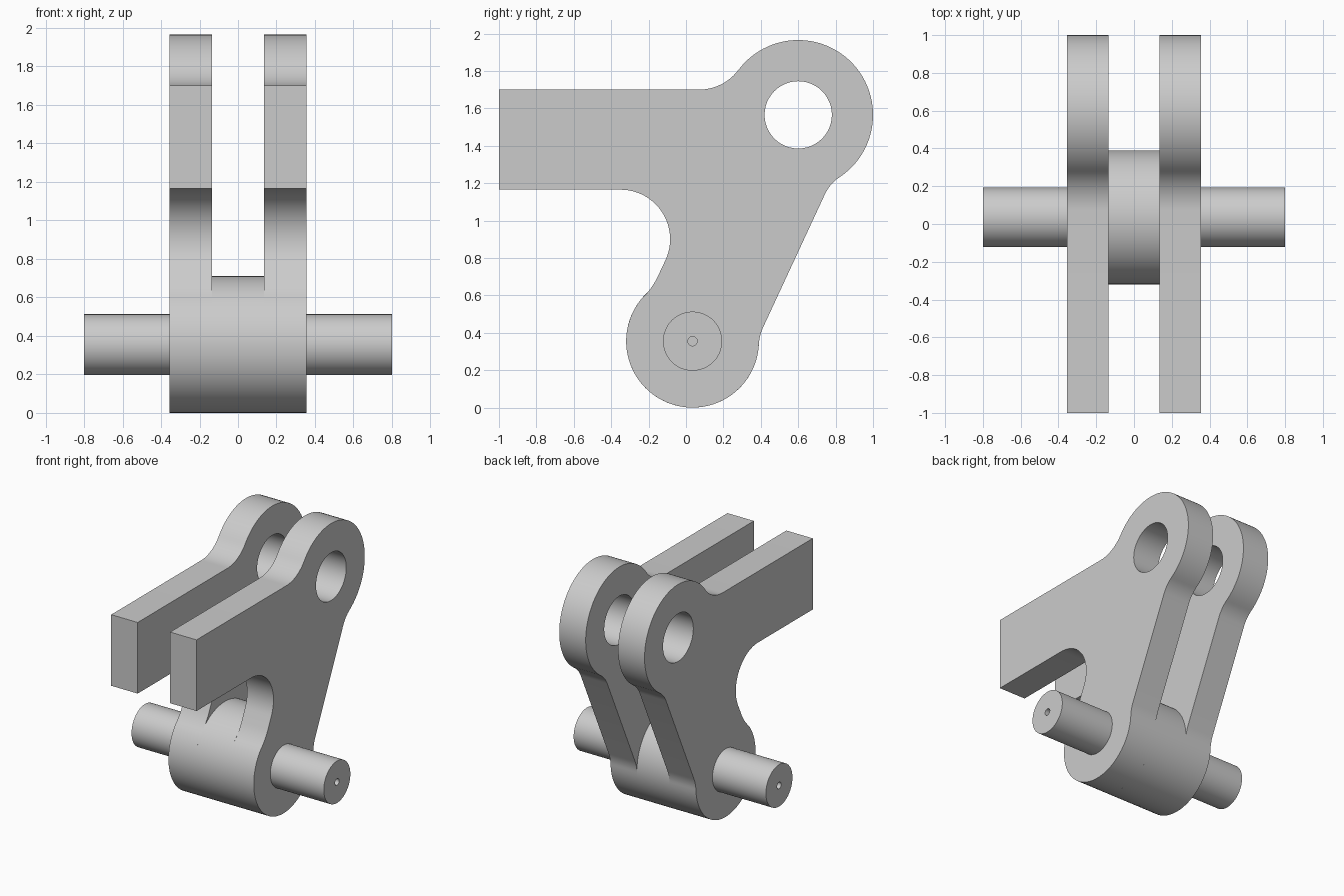
import bpy, bmesh
from math import sin, cos, radians
from mathutils import Vector

cube = bpy.data.objects.get("Cube")
if cube:
    bpy.data.objects.remove(cube, do_unlink=True)

steel = bpy.data.materials.new("plain_grey")
steel.use_nodes = True
GREY = (0.6, 0.6, 0.6, 1)
steel.diffuse_color = GREY
steel.node_tree.nodes["Principled BSDF"].inputs["Base Color"].default_value = GREY

INNER, OUTER, PIN_END = 0.135, 0.355, 0.8
EYE, EYE_R, HOLE_R = (0.6, 1.565), 0.4, 0.18
BOSS, BOSS_R = (0.035, 0.355), 0.355
PIN_R, CENTRE_R, CENTRE_DEPTH = 0.158, 0.025, 0.06


def arc(centre, r, a0, a1, steps):
    """Points (y, z) along an arc, angles in degrees."""
    angles = [radians(a0 + (a1 - a0) * i / steps) for i in range(steps + 1)]
    return [(centre[0] + r * cos(a), centre[1] + r * sin(a)) for a in angles]


def finish(name, bm):
    bmesh.ops.recalc_face_normals(bm, faces=bm.faces)
    mesh = bpy.data.meshes.new(name)
    bm.to_mesh(mesh)
    bm.free()
    mesh.materials.append(steel)
    obj = bpy.data.objects.new(name, mesh)
    bpy.context.collection.objects.link(obj)
    bpy.ops.object.select_all(action='DESELECT')
    obj.select_set(True)
    bpy.context.view_layer.objects.active = obj
    bpy.ops.object.shade_smooth_by_angle(angle=radians(30))
    return obj


def plate(name, loops, x0, x1):
    """Fill the loops (outline plus holes) at x0 and extrude to x1."""
    bm = bmesh.new()
    for loop in loops:
        vs = [bm.verts.new((x0, y, z)) for y, z in loop]
        for a, b in zip(vs, vs[1:] + vs[:1]):
            bm.edges.new((a, b))
    bmesh.ops.triangle_fill(bm, edges=bm.edges[:], use_beauty=True,
                            normal=Vector((1, 0, 0)))
    ext = bmesh.ops.extrude_face_region(bm, geom=bm.faces[:], use_keep_orig=True)
    moved = [g for g in ext["geom"] if isinstance(g, bmesh.types.BMVert)]
    bmesh.ops.translate(bm, verts=moved, vec=(x1 - x0, 0, 0))
    return finish(name, bm)


def turned(name, profile, sides=64):
    """Loft rings of (x, radius) about the boss axis and cap both ends."""
    bm = bmesh.new()
    rings = [[bm.verts.new((x, y, z))
              for y, z in arc(BOSS, r, 0, 360, sides)[:-1]] for x, r in profile]
    for a, b in zip(rings, rings[1:]):
        for i in range(sides):
            j = (i + 1) % sides
            bm.faces.new((a[i], a[j], b[j], b[i]))
    bm.faces.new(rings[0])
    bm.faces.new(rings[-1])
    return finish(name, bm)


# Lever outline: eye, blend, arm, throat, blend, boss, blend, back edge, blend
outline = (
    arc(EYE, EYE_R, -56.4, 143.1, 48)
    + arc((0.07, 1.9625), 0.2625, -36.9, -90, 12)[1:]
    + [(-1, 1.7), (-1, 1.165)]
    + arc((-0.35, 0.9), 0.265, 90, -25, 24)
    + arc((-0.491, 0.859), 0.375, -25, -43.8, 6)
    + arc(BOSS, BOSS_R, 136.2, 357.1, 48)[1:]
    + arc((0.633, 0.325), 0.244, 177.1, 155, 6)[1:]
    + arc((0.944, 1.047), 0.222, 155, 123.6, 8)[:-1]
)
eye_hole = arc(EYE, HOLE_R, 0, 360, 48)[:-1]

for side, s in (("left", 1), ("right", -1)):
    # Cheek plate
    plate(side + "_lever_plate", [outline, eye_hole], s * INNER, s * OUTER)
    # Pivot pin with a small blind centre hole
    turned(side + "_pivot_pin", [
        (s * (OUTER - 0.005), PIN_R), (s * PIN_END, PIN_R),
        (s * PIN_END, CENTRE_R), (s * (PIN_END - CENTRE_DEPTH), CENTRE_R)])

# Hub between the plates
turned("centre_hub", [(-INNER, BOSS_R), (INNER, BOSS_R)], 96)
